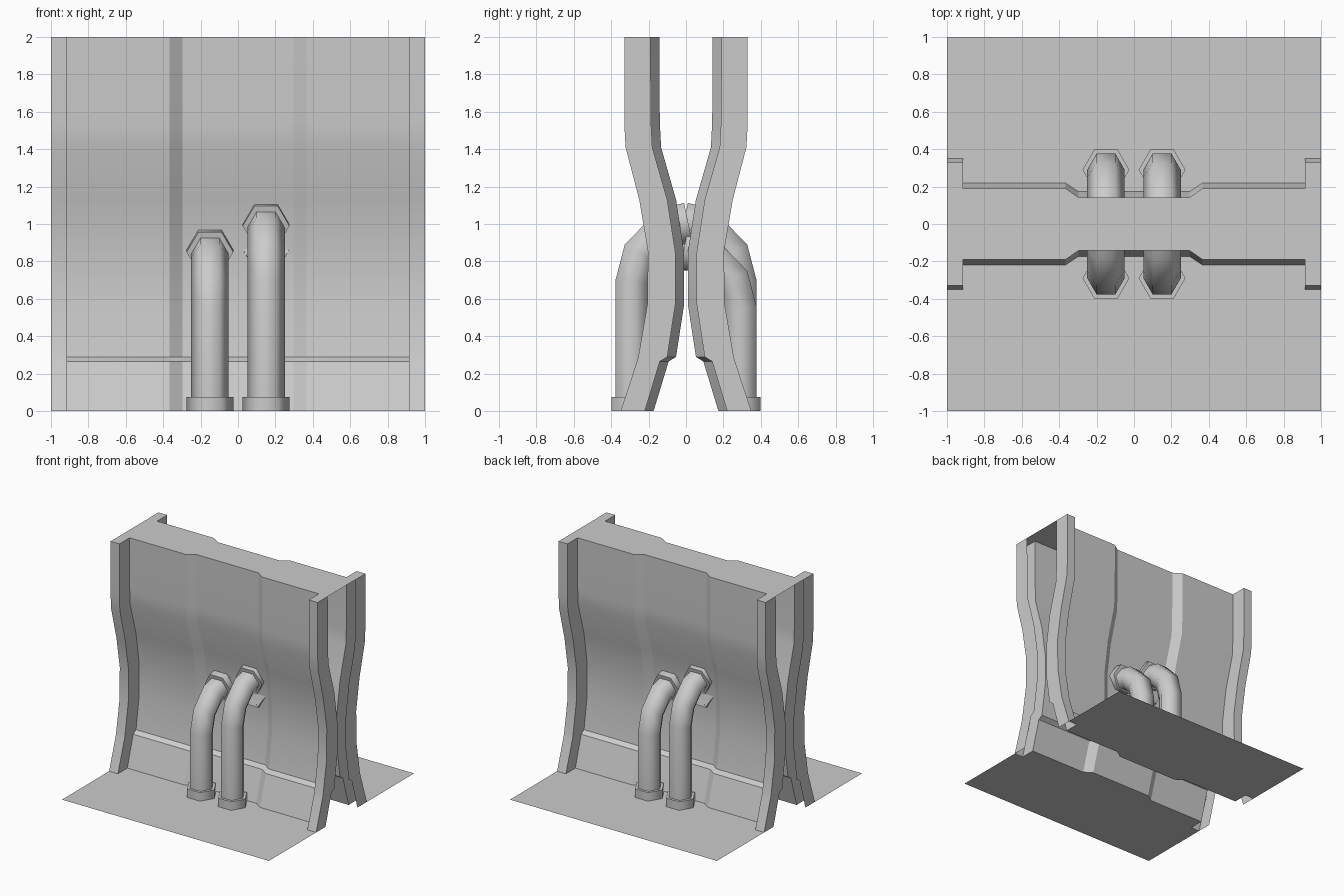
import bpy, bmesh, math
from mathutils import Vector, Matrix

if "Cube" in bpy.data.objects:
    bpy.data.objects.remove(bpy.data.objects["Cube"])

TURN = Matrix.Rotation(math.pi, 4, 'Z')

# (z, depth of wall face, depth of end post face) from floor to top
ROWS = [(0, .22, .35), (.265, .14, .262), (.29, .10, .255), (.57, .057, .207),
        (.85, .057, .203), (1.13, .10, .25), (1.41, .18, .323), (1.54, .187, .33), (2, .19, .33)]
# (x, kind) across the panel: w wall, p end post, c recessed centre
HALF = [(1, 'w'), (1, 'p'), (.915, 'p'), (.915, 'w'), (.367, 'w'), (.297, 'c')]
COLS = [(-x, k) for x, k in HALF] + HALF[::-1]


def point(col, row):
    x, kind = col
    z, wall, post = row
    return Vector((x, -{'w': wall, 'p': post, 'c': wall - .047}[kind], z))


def make(name, verts, faces, angle, turned=False, fix=False):
    bm = bmesh.new()
    vs = [bm.verts.new(v) for v in verts]
    for f in faces:
        bm.faces.new([vs[i] for i in f])
    if turned:
        bm.transform(TURN)
    if fix:
        bmesh.ops.recalc_face_normals(bm, faces=bm.faces)
    me = bpy.data.meshes.new(name)
    bm.to_mesh(me)
    bm.free()
    ob = bpy.data.objects.new(name, me)
    bpy.context.collection.objects.link(ob)
    bpy.ops.object.select_all(action='DESELECT')
    ob.select_set(True)
    bpy.context.view_layer.objects.active = ob
    bpy.ops.object.shade_smooth_by_angle(angle=math.radians(angle))
    return ob


def sweep(name, path, radius, turned):
    """Six-sided tube along (x, y, z) points lying in one upright plane, capped."""
    path = [Vector(p) for p in path]
    verts, n = [], len(path)
    for i, p in enumerate(path):
        a = (path[i] - path[i - 1]).normalized() if i else None
        b = (path[i + 1] - path[i]).normalized() if i < n - 1 else None
        t = ((a or b) + (b or a)).normalized()
        side = Vector((1, 0, 0))
        up = side.cross(t)
        stretch = 1 / max(.5, t.dot(a or b))
        for k in range(6):
            ang = k * math.pi / 3
            verts.append(p + radius * (side * math.cos(ang) + up * math.sin(ang) * stretch))
    faces = [(6*i + k, 6*i + (k + 1) % 6, 6*i + 6 + (k + 1) % 6, 6*i + 6 + k)
             for i in range(n - 1) for k in range(6)]
    faces += [tuple(range(6)), tuple(range(6 * n - 6, 6 * n))]
    make(name, verts, faces, 65, turned, True)


def pipe(label, x, top, turned):
    # upright run, then a quarter bend into the wall
    path = [(x, -.29, 0)]
    for d in (0, 30, 60, 90):
        a = math.radians(d)
        path.append((x, -.30 * math.cos(a) + .01, top - .31 + .31 * math.sin(a)))
    sweep(label + "_pipe", path, .1, turned)
    # hexagonal collars at floor and wall
    sweep(label + "_floor_collar", [(x, -.29, 0), (x, -.29, .075)], .125, turned)
    sweep(label + "_wall_collar", [(x, -.065, top - .01), (x, .012, top + .006)], .125, turned)


nr = len(ROWS)
wall_verts = [point(c, r) for c in COLS for r in ROWS]
wall_faces = [(i*nr + j, (i + 1)*nr + j, (i + 1)*nr + j + 1, i*nr + j + 1)
              for i in range(len(COLS) - 1) for j in range(nr - 1)]
floor_verts = [Vector((-1, -1, 0)), Vector((1, -1, 0))] + \
              [point(c, ROWS[0]) for c in COLS[1:-1]][::-1]

for side, turned in (("front", False), ("back", True)):
    make(side + "_wall", wall_verts, wall_faces, 30, turned)
    make(side + "_floor", floor_verts, [tuple(range(len(floor_verts)))], 30, turned)
    pipe(side + "_tall", .15, 1.0, turned)
    pipe(side + "_short", -.15, .86, turned)

# cap joining the two walls
rim = [point(c, ROWS[-1]) for c in COLS]
rim += [TURN @ v for v in rim]
make("top_cap", rim, [tuple(range(len(rim)))], 30)
